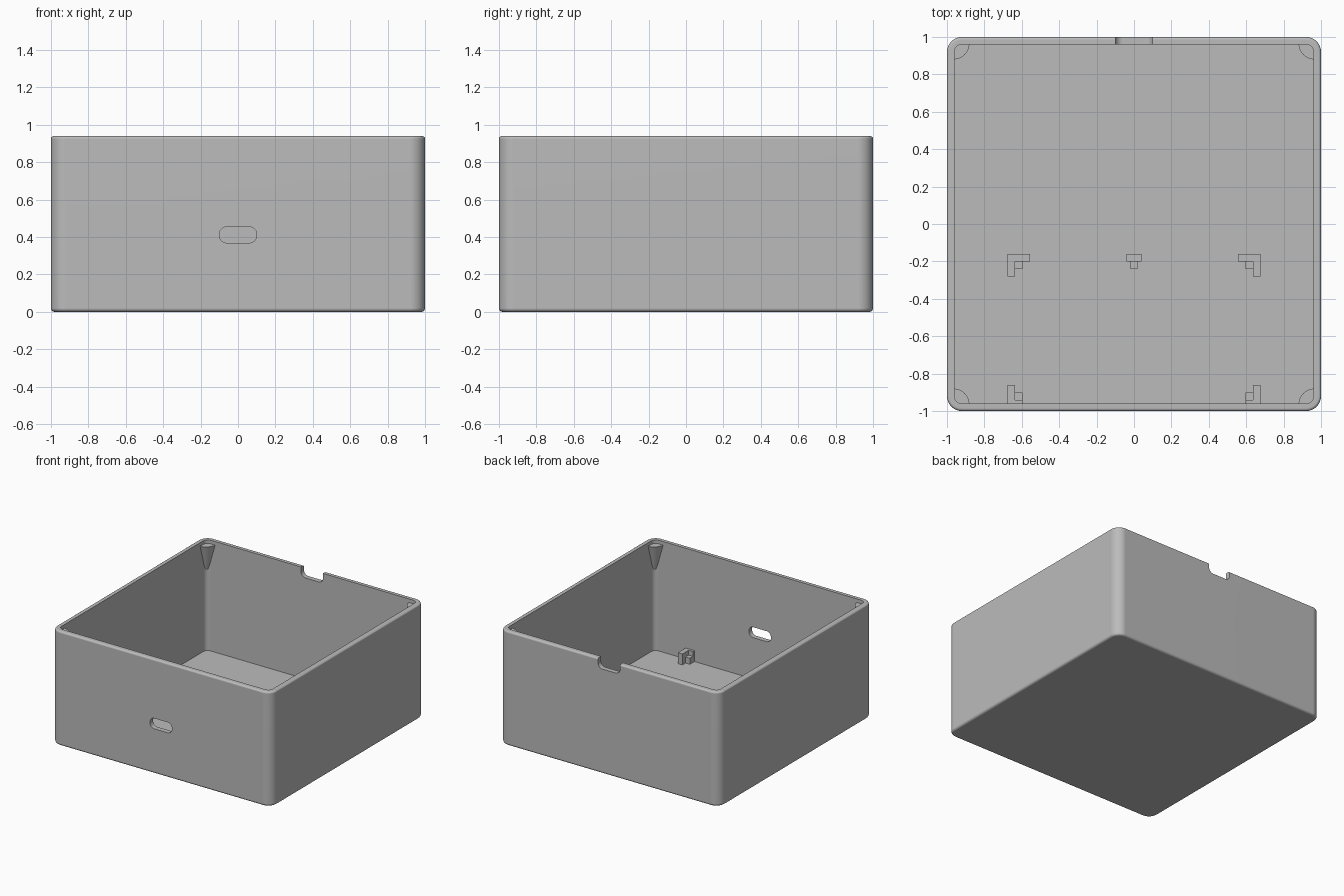
import bpy, bmesh, math
from mathutils import Vector

if "Cube" in bpy.data.objects:
    bpy.data.objects.remove(bpy.data.objects["Cube"])

H, FLOOR, WALL = 0.94, 0.03, 0.96   # overall height, floor level, inner wall half-width

grey = bpy.data.materials.new("plain grey")
grey.diffuse_color = (0.5, 0.5, 0.5, 1)
grey.use_nodes = True
grey.node_tree.nodes["Principled BSDF"].inputs["Base Color"].default_value = grey.diffuse_color


def rounded_rect(hx, hy, r, steps=8):
    """Counter-clockwise rounded rectangle outline."""
    pts = []
    for i, (sx, sy) in enumerate([(1, 1), (-1, 1), (-1, -1), (1, -1)]):
        for k in range(steps + 1):
            a = math.pi / 2 * (i + k / steps)
            pts.append((sx * (hx - r) + r * math.cos(a), sy * (hy - r) + r * math.sin(a)))
    return pts


def loft(name, rings):
    """Skin a list of equal-length rings and cap both ends."""
    bm = bmesh.new()
    loops = [[bm.verts.new(p) for p in ring] for ring in rings]
    for a, b in zip(loops, loops[1:]):
        n = len(a)
        for i in range(n):
            j = (i + 1) % n
            bm.faces.new((a[i], a[j], b[j], b[i]))
    bm.faces.new(loops[0][::-1])
    bm.faces.new(loops[-1])
    bmesh.ops.recalc_face_normals(bm, faces=bm.faces)
    mesh = bpy.data.meshes.new(name)
    bm.to_mesh(mesh)
    bm.free()
    mesh.materials.append(grey)
    obj = bpy.data.objects.new(name, mesh)
    bpy.context.collection.objects.link(obj)
    return obj


def block(name, x0, x1, y0, y1, z1):
    """Upright block rooted just below the floor surface."""
    base = [(x0, y0), (x1, y0), (x1, y1), (x0, y1)]
    return loft(name, [[(x, y, z) for x, y in base] for z in (FLOOR - 0.01, z1)])


def smooth(obj):
    bpy.ops.object.select_all(action='DESELECT')
    obj.select_set(True)
    bpy.context.view_layer.objects.active = obj
    bpy.ops.object.shade_smooth_by_angle(angle=math.radians(35))


# Open box: outer skin with soft bottom and rim edges, then down the inside
profile = []
for k in range(5):                                   # bottom edge fillet
    a = math.pi / 2 * k / 4
    profile.append((0.02 * (1 - math.sin(a)), 0.02 * (1 - math.cos(a))))
profile = [(inset, z) for inset, z in profile]
for k in range(5):                                   # rim fillet
    a = math.pi / 2 * k / 4
    profile.append((0.015 * (1 - math.cos(a)), H - 0.015 + 0.015 * math.sin(a)))
rings = [[(x, y, z) for x, y in rounded_rect(1 - i, 1 - i, 0.08 - i)] for i, z in profile]
rings += [[(x, y, z) for x, y in rounded_rect(WALL, WALL, 0.04)] for z in (H, FLOOR)]
box = loft("box_shell", rings)

# Front slot and back rim notch
for name, y, z, hz in (("front_slot", -0.98, 0.412, 0.043), ("back_notch", 0.98, 0.98, 0.12)):
    outline = rounded_rect(0.1, hz, 0.04)
    cutter = loft(name + "_cutter", [[(px, y + d, z + pz) for px, pz in outline] for d in (-0.1, 0.1)])
    cutter.hide_render = True
    mod = box.modifiers.new(name, 'BOOLEAN')
    mod.operation, mod.solver, mod.object = 'DIFFERENCE', 'EXACT', cutter
    bpy.context.view_layer.objects.active = box
    bpy.ops.object.modifier_apply(modifier=name)
    bpy.data.objects.remove(cutter)
smooth(box)
box.modifiers.new("flat_sides", 'WEIGHTED_NORMAL').keep_sharp = True

# Tapered screw bosses in the four top corners
for sx, sy, label in ((1, 1, "back_right"), (-1, 1, "back_left"),
                      (-1, -1, "front_left"), (1, -1, "front_right")):
    rings = []
    for r, z in ((0.015, 0.66), (0.085, 0.91)):
        ring = [(sx * 0.965, sy * 0.965, z)]
        for k in range(11):
            a = math.pi / 2 * k / 10
            ring.append((sx * (0.965 - r * math.cos(a)), sy * (0.965 - r * math.sin(a)), z))
        rings.append(ring)
    smooth(loft("corner_boss_" + label, rings))

# Board holders on the floor: tall corner brackets with a low inner step
TALL, STEP = 0.12, 0.08
for s, side in ((-1, "left"), (1, "right")):
    def bracket(name, xa, xb, y0, y1, z1):
        block(name + "_" + side, min(s * xa, s * xb), max(s * xa, s * xb), y0, y1, z1)
    bracket("rear_bracket_side", 0.675, 0.635, -0.28, -0.16, TALL)
    bracket("rear_bracket_back", 0.635, 0.555, -0.20, -0.16, TALL)
    bracket("rear_bracket_step", 0.635, 0.595, -0.24, -0.20, STEP)
    bracket("front_bracket_side", 0.675, 0.635, -0.97, -0.86, TALL)
    bracket("front_bracket_end", 0.635, 0.595, -0.97, -0.94, TALL)
    bracket("front_bracket_step", 0.635, 0.595, -0.94, -0.90, STEP)
block("middle_stop", -0.04, 0.04, -0.20, -0.16, TALL)
block("middle_stop_step", -0.02, 0.02, -0.24, -0.20, STEP)
